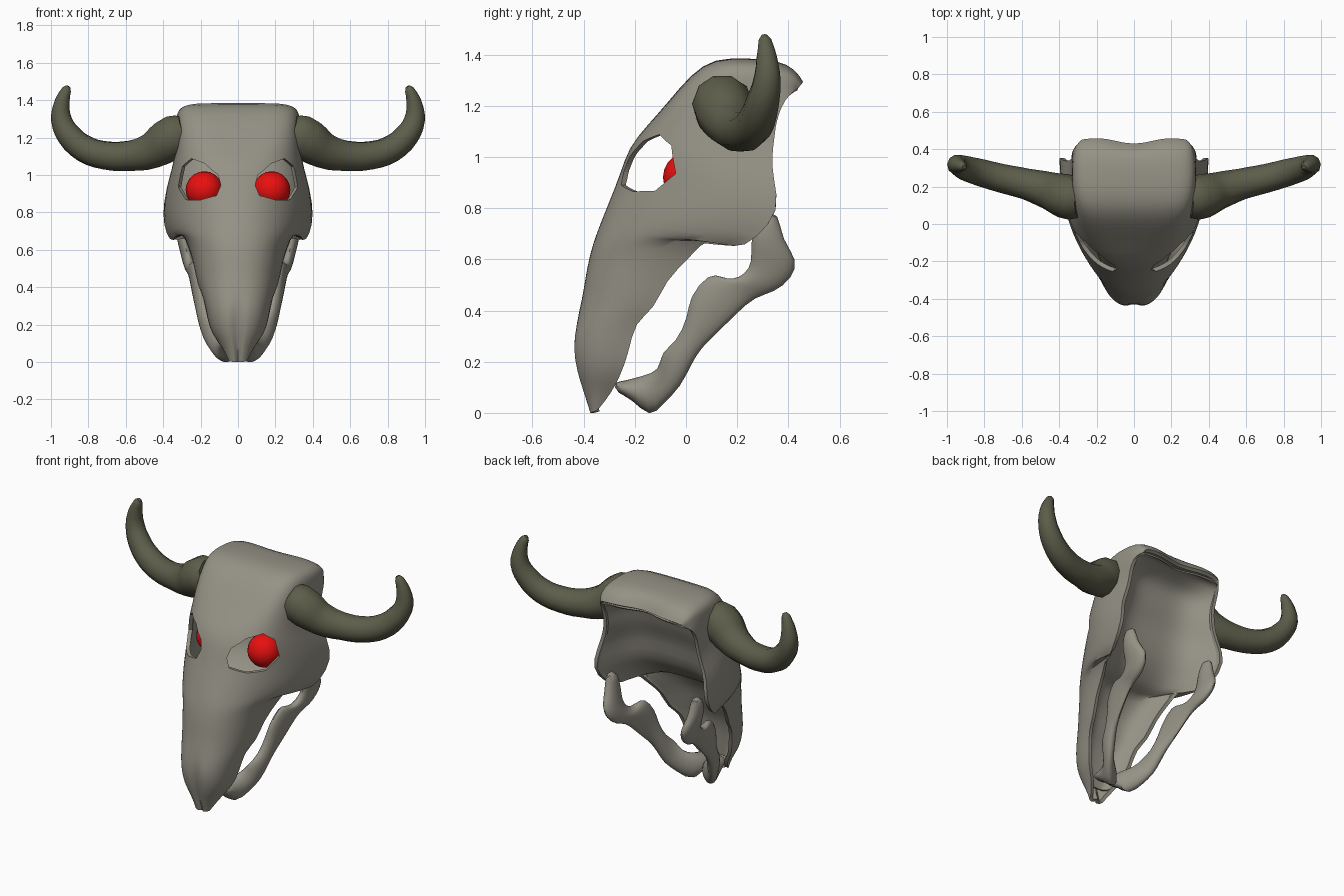
import bpy, bmesh, math
from mathutils import Vector, Matrix

if "Cube" in bpy.data.objects:
    bpy.data.objects.remove(bpy.data.objects["Cube"])


def material(name, rgb):
    m = bpy.data.materials.new(name)
    m.diffuse_color = (*rgb, 1)
    m.use_nodes = True
    m.node_tree.nodes["Principled BSDF"].inputs["Base Color"].default_value = m.diffuse_color
    return m


BONE = material("bone", (0.30, 0.285, 0.235))
HORN = material("dark_horn", (0.11, 0.11, 0.07))
RED = material("eye_red", (0.80, 0.005, 0.005))


def grid_object(name, rows, mat, wrap=False):
    """Skin rows of points with quads; wrap closes each row and caps the ends."""
    bm = bmesh.new()
    vs = [[bm.verts.new(p) for p in r] for r in rows]
    n = len(rows[0])
    for a, b in zip(vs, vs[1:]):
        for j in range(n if wrap else n - 1):
            k = (j + 1) % n
            bm.faces.new((a[j], a[k], b[k], b[j]))
    if wrap:
        bm.faces.new(vs[0][::-1])
        bm.faces.new(vs[-1])
        bmesh.ops.recalc_face_normals(bm, faces=bm.faces)
    me = bpy.data.meshes.new(name)
    bm.to_mesh(me)
    bm.free()
    me.materials.append(mat)
    ob = bpy.data.objects.new(name, me)
    bpy.context.collection.objects.link(ob)
    return ob


def modify(ob, kind, **settings):
    m = ob.modifiers.new(kind.lower(), kind)
    for k, v in settings.items():
        setattr(m, k, v)


def finish(ob, angle=40):
    bpy.ops.object.select_all(action='DESELECT')
    ob.select_set(True)
    bpy.context.view_layer.objects.active = ob
    bpy.ops.object.convert(target='MESH')
    bpy.ops.object.shade_smooth_by_angle(angle=math.radians(angle))


# Skull stations: front y, z / rear edge y, z / half width, squareness, inner wall depth
STATIONS = [
    (-.375, .00, -.345, .01, .05, 2.5, .5),
    (-.405, .09, -.29, .08, .085, 2.6, .5),
    (-.43, .16, -.255, .15, .14, 2.6, .5),
    (-.448, .26, -.225, .23, .165, 2.5, .5),
    (-.432, .34, -.20, .36, .185, 2.4, .5),
    (-.405, .45, -.125, .40, .215, 2.3, .5),
    (-.392, .54, -.08, .52, .235, 2.3, .5),
    (-.38, .60, .01, .60, .26, 2.3, .5),
    (-.365, .66, .10, .71, .30, 2.3, .5),
    (-.34, .73, .185, .63, .345, 2.2, .55),
    (-.30, .83, .275, .68, .385, 2.2, .6),
    (-.26, .93, .37, .79, .405, 2.2, .62),
    (-.225, 1.04, .34, .92, .385, 2.5, .64),
    (-.155, 1.12, .335, 1.00, .355, 3.2, .66),
    (-.07, 1.215, .345, 1.07, .338, 4.5, .66),
    (.02, 1.325, .35, 1.12, .333, 5.5, .6),
    (.11, 1.387, .36, 1.16, .333, 6, .6),
    (.24, 1.385, .375, 1.20, .333, 6, .6),
    (.36, 1.38, .40, 1.24, .325, 5, .6),
    (.43, 1.345, .42, 1.255, .31, 4.5, .7),
    (.46, 1.295, .435, 1.265, .29, 4, .85),
]
shell, wall = [], []
for yf, zf, yb, zb, w, n, k in STATIONS:
    F, B = Vector((0, yf, zf)), Vector((0, yb, zb))
    row = []
    for j in range(11):
        a = math.pi / 2 * j / 10
        s, c = max(math.sin(a), 0) ** (2 / n), max(math.cos(a), 0) ** (2 / n)
        p = F.lerp(B, 1 - c if j < 10 else 1)
        p.x = w * s if j else 0
        if yf > .4:                   # notch in the back of the crown
            p.y -= .04 * math.exp(-(p.x / .1) ** 2)
        row.append(p)
    if zf < .3:                       # groove between the nose prongs
        row[0].y += .025
    shell.append(row)
    inner = []
    for j in range(7):                # hollow rear, curved out to the rim
        t = j / 6
        p = F.lerp(B, k + (.97 - k) * t ** 4)
        p.x = (w - .012) * t
        if yf > .4:
            p.y -= .04 * math.exp(-(p.x / .1) ** 2)
        inner.append(p)
    wall.append(inner)

# Skull shell
skull = grid_object("skull", shell, BONE)
modify(skull, 'MIRROR', use_clip=True)
modify(skull, 'SUBSURF', levels=1, render_levels=1)
modify(skull, 'SOLIDIFY', thickness=.022, offset=-1)

# Eye socket cutters: slanted prisms, outline as distance across the face / height
SOCKET = [(-.165, .945), (-.155, .89), (-.055, .865), (.057, .868), (.14, .935),
          (.112, 1.045), (.044, 1.088), (-.05, 1.062), (-.14, 1.0)]
cutters = []
for s in (1, -1):
    out, side = Vector((.66 * s, -.75, 0)), Vector((.75 * s, .66, 0))
    ends = [[Vector((.208 * s, -.125, z)) + side * u + out * d for u, z in SOCKET]
            for d in (-.1, .2)]
    cutters.append(grid_object("socket_cutter", ends, BONE, wrap=True))
    cutters[-1].hide_render = True
    modify(skull, 'BOOLEAN', operation='DIFFERENCE', object=cutters[-1], solver='EXACT')
finish(skull)
for c in cutters:
    bpy.data.objects.remove(c)

# Hollow inner wall behind the eyes
inner_wall = grid_object("inner_wall", wall[1:], BONE)
modify(inner_wall, 'MIRROR', use_clip=True)
modify(inner_wall, 'SUBSURF', levels=1, render_levels=1)
modify(inner_wall, 'SOLIDIFY', thickness=.01, offset=0)
finish(inner_wall)

# Lower jaw: upper edge y, z / lower edge y, z / centre x, half thickness
JAW = [
    (.28, .78, .36, .80, .30, .03), (.25, .67, .375, .67, .295, .035),
    (.26, .59, .44, .60, .275, .035), (.23, .54, .415, .525, .26, .035),
    (.18, .52, .345, .47, .25, .033), (.14, .53, .27, .455, .24, .03),
    (.09, .55, .20, .39, .23, .03), (.01, .45, .12, .31, .215, .03),
    (.01, .38, .06, .255, .20, .03), (-.04, .27, .02, .19, .18, .035),
    (-.10, .24, -.02, .10, .16, .035), (-.10, .165, -.09, .035, .11, .045),
    (-.17, .145, -.14, -.025, .055, .06), (-.24, .125, -.21, .055, .05, .055),
    (-.285, .12, -.275, .08, .045, .045),
]
rings = []
for yu, zu, yl, zl, x, t in JAW:
    U, L = Vector((x, yu, zu)), Vector((x, yl, zl))
    mid, half = (U + L) / 2, (U - L) / 2 * 1.06
    rings.append([mid + half * math.cos(a) + Vector((t * 1.1 * math.sin(a), 0, 0))
                  for a in (math.tau * i / 10 for i in range(10))])
jaw = grid_object("lower_jaw", rings, BONE, wrap=True)
modify(jaw, 'SUBSURF', levels=1, render_levels=1)
modify(jaw, 'MIRROR', use_mirror_merge=False)
finish(jaw)

# Horns: x, y, z, radius
HORN_PATH = [
    (.285, .135, 1.225, .10), (.33, .14, 1.21, .118), (.38, .152, 1.18, .118),
    (.46, .18, 1.13, .10),
    (.58, .215, 1.103, .083), (.71, .245, 1.105, .077), (.82, .275, 1.14, .073),
    (.905, .30, 1.215, .066), (.945, .317, 1.30, .055), (.94, .315, 1.39, .041),
    (.917, .308, 1.455, .026), (.907, .305, 1.474, .012),
]
cu = bpy.data.curves.new("horns", 'CURVE')
cu.dimensions = '3D'
cu.bevel_depth = 1
cu.bevel_resolution = 3
cu.resolution_u = 3
cu.use_fill_caps = True
sp = cu.splines.new('BEZIER')
sp.bezier_points.add(len(HORN_PATH) - 1)
for p, (x, y, z, r) in zip(sp.bezier_points, HORN_PATH):
    p.co, p.radius = (x, y, z), r
    p.handle_left_type = p.handle_right_type = 'AUTO'
cu.materials.append(HORN)
horns = bpy.data.objects.new("horns", cu)
bpy.context.collection.objects.link(horns)
finish(horns, 60)
modify(horns, 'MIRROR', use_mirror_merge=False)
finish(horns, 60)

# Eyes
for side, s in (("right", 1), ("left", -1)):
    bm = bmesh.new()
    bmesh.ops.create_uvsphere(bm, u_segments=16, v_segments=10, radius=.1,
                              matrix=Matrix.Translation((.18 * s, .01, .92)))
    me = bpy.data.meshes.new(side + "_eye")
    bm.to_mesh(me)
    bm.free()
    me.materials.append(RED)
    eye = bpy.data.objects.new(side + "_eye", me)
    bpy.context.collection.objects.link(eye)
    finish(eye, 60)
